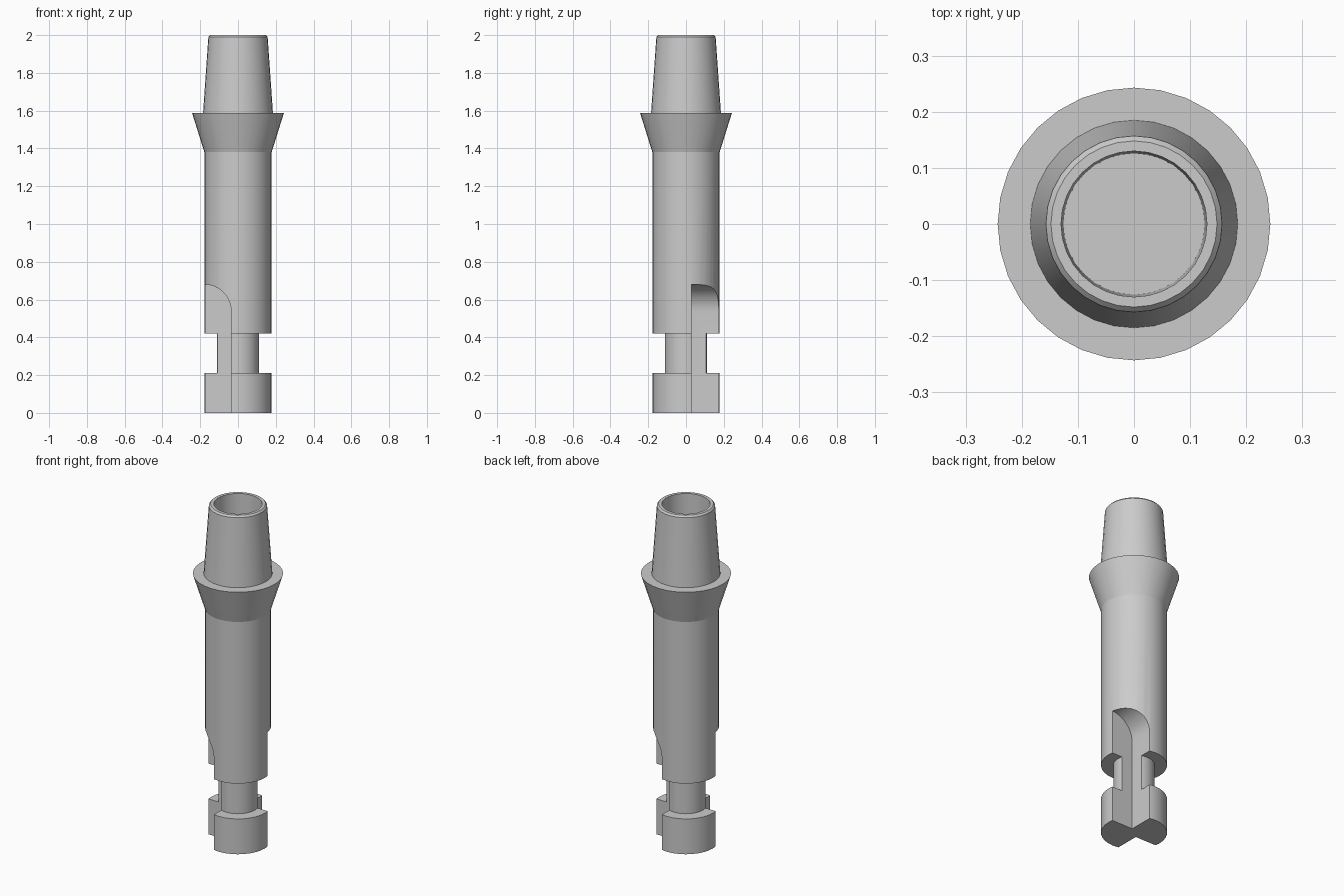
import bpy, bmesh, math
from mathutils import Matrix, Vector

cube = bpy.data.objects.get("Cube")
if cube:
    bpy.data.objects.remove(cube, do_unlink=True)

SEGMENTS = 32

grey = bpy.data.materials.new("machined_grey")
grey.use_nodes = True
color = (0.6, 0.6, 0.6, 1)
grey.diffuse_color = color
grey.node_tree.nodes["Principled BSDF"].inputs["Base Color"].default_value = color


def add_object(name, bm):
    bmesh.ops.recalc_face_normals(bm, faces=bm.faces)
    mesh = bpy.data.meshes.new(name)
    bm.to_mesh(mesh)
    bm.free()
    obj = bpy.data.objects.new(name, mesh)
    bpy.context.collection.objects.link(obj)
    mesh.materials.append(grey)
    return obj


def lathe(name, profile):
    """Turn a radius/height profile around the z axis."""
    bm = bmesh.new()
    verts = [bm.verts.new((r, 0, z)) for r, z in profile]
    edges = [bm.edges.new(pair) for pair in zip(verts, verts[1:])]
    bmesh.ops.spin(bm, geom=verts + edges, cent=(0, 0, 0), axis=(0, 0, 1),
                   angle=math.tau, steps=SEGMENTS, use_duplicate=False)
    bmesh.ops.remove_doubles(bm, verts=bm.verts, dist=1e-5)
    return add_object(name, bm)


def slot_cutter(name, angle):
    """Corner slot with a rounded upper end, extruded along y."""
    x_wall, y_wall, top, radius, far = 0.036, 0.028, 0.68, 0.143, 0.4
    outline = [(x_wall, -0.1), (far, -0.1), (far, top)]
    for i in range(13):
        a = math.pi / 2 * (1 + i / 12)
        outline.append((x_wall + radius * (1 + math.cos(a)),
                        top - radius * (1 - math.sin(a))))
    bm = bmesh.new()
    face = bm.faces.new([bm.verts.new((x, y_wall, z)) for x, z in outline])
    ext = bmesh.ops.extrude_face_region(bm, geom=[face])
    moved = [v for v in ext["geom"] if isinstance(v, bmesh.types.BMVert)]
    bmesh.ops.translate(bm, verts=moved, vec=Vector((0, far, 0)))
    bm.transform(Matrix.Rotation(angle, 4, "Z"))
    cutter = add_object(name, bm)
    cutter.hide_render = True
    return cutter


# Turned body: foot, neck, shaft, flared collar, tapered hollow tip
body = lathe("shaft_body", [
    (0, 0), (0.178, 0), (0.178, 0.21),
    (0.112, 0.21), (0.112, 0.42),
    (0.178, 0.42), (0.178, 1.38),
    (0.243, 1.587), (0.185, 1.587),
    (0.157, 1.99), (0.148, 2.0),
    (0.13, 2.0), (0.126, 1.6), (0, 1.6),
])

# Two opposite corner slots at the lower end
for name, angle in (("slot_cutter_back", 0), ("slot_cutter_front", math.pi)):
    cutter = slot_cutter(name, angle)
    mod = body.modifiers.new(name, "BOOLEAN")
    mod.operation = "DIFFERENCE"
    mod.solver = "EXACT"
    mod.object = cutter
    bpy.context.view_layer.objects.active = body
    bpy.ops.object.modifier_apply(modifier=name)
    bpy.data.objects.remove(cutter, do_unlink=True)

# Smooth turned surfaces with crisp edges
bpy.ops.object.select_all(action="DESELECT")
body.select_set(True)
bpy.context.view_layer.objects.active = body
bpy.ops.object.shade_smooth_by_angle(angle=math.radians(15))
